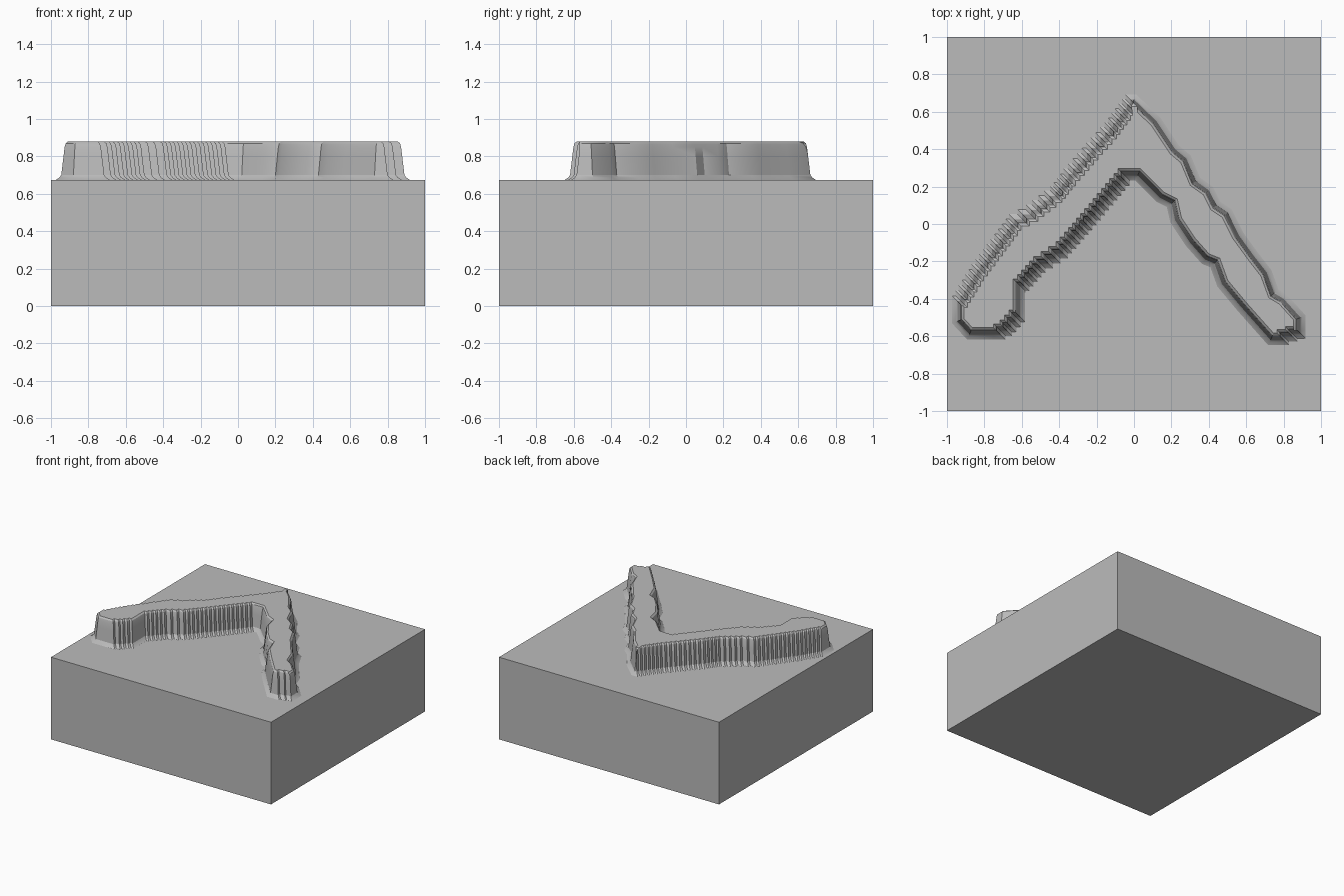
import bpy
import bmesh
from math import ceil
from mathutils import Vector

if "Cube" in bpy.data.objects:
    bpy.data.objects.remove(bpy.data.objects["Cube"], do_unlink=True)

BLOCK_TOP = 0.675
STEP = 0.029

# Single stone grey for every part
grey = bpy.data.materials.new("stone_grey")
grey.use_nodes = True
colour = (0.5, 0.5, 0.5, 1)
grey.diffuse_color = colour
grey.node_tree.nodes["Principled BSDF"].inputs["Base Color"].default_value = colour


def make_object(name, bm):
    """Turn a bmesh into a named grey object."""
    bmesh.ops.recalc_face_normals(bm, faces=bm.faces[:])
    mesh = bpy.data.meshes.new(name)
    bm.to_mesh(mesh)
    bm.free()
    mesh.materials.append(grey)
    obj = bpy.data.objects.new(name, mesh)
    bpy.context.collection.objects.link(obj)
    return obj


def staircase(points):
    """Replace each sloping run of a path by small square steps."""
    result = [points[0]]
    for start, end in zip(points, points[1:]):
        count = max(1, ceil(abs(end[1] - start[1]) / STEP))
        for i in range(count):
            near = Vector(start).lerp(Vector(end), i / count)
            far = Vector(start).lerp(Vector(end), (i + 1) / count)
            if abs(far.x - near.x) > 0.004 and abs(far.y - near.y) > 0.004:
                result.append((near.x, far.y))
            result.append((far.x, far.y))
    return result


def offset_outline(points, distance):
    """Move a clockwise closed outline outwards with limited mitres."""
    moved = []
    for i, point in enumerate(points):
        before = (point - points[i - 1]).normalized()
        after = (points[(i + 1) % len(points)] - point).normalized()
        n1 = Vector((-before.y, before.x))
        n2 = Vector((-after.y, after.x))
        mitre = (n1 + n2) / max(0.5, 1 + n1.dot(n2))
        moved.append(point + mitre * distance)
    return moved


# Base block
bm = bmesh.new()
bmesh.ops.create_cube(bm, size=1)
bmesh.ops.scale(bm, vec=(2, 2, BLOCK_TOP), verts=bm.verts[:])
bmesh.ops.translate(bm, vec=(0, 0, BLOCK_TOP / 2), verts=bm.verts[:])
make_object("base_block", bm)

# Ridge outline: stepped left flanks, long kinked right flanks
outer_left = staircase([(-.945, -.44), (-.84, -.27), (-.64, 0), (-.55, .05),
                        (-.42, .15), (-.35, .24), (-.13, .49), (0, .665)])
outer_right = [(.12, .55), (.22, .4), (.28, .35), (.33, .23), (.4, .18),
               (.44, .1), (.5, .06), (.56, -.06), (.64, -.17), (.71, -.26),
               (.75, -.37), (.8, -.4), (.89, -.5)]
right_tip = staircase([(.89, -.57), (.8, -.6), (.73, -.62)])
inner_right = [(.57, -.44), (.47, -.32), (.43, -.21), (.38, -.19), (.3, -.1),
               (.22, .02), (.2, .11), (.14, .14), (.02, .26)]
inner_left = staircase([(-.05, .26), (-.25, .02), (-.38, -.13), (-.5, -.21),
                        (-.61, -.33)])
left_tip = staircase([(-.61, -.47), (-.68, -.55), (-.75, -.59)])
left_end = [(-.88, -.59), (-.945, -.52)]
outline = [Vector(p) for p in outer_left + outer_right + right_tip
           + inner_right + inner_left + left_tip + left_end]

# Ridge wall profile: flared foot, steep wall, rounded rim
profile = [(.028, BLOCK_TOP), (.01, .687), (0, .7), (-.012, .8),
           (-.018, .85), (-.024, .87), (-.036, .88)]
bm = bmesh.new()
rings = [[bm.verts.new((p.x, p.y, z)) for p in offset_outline(outline, d)]
         for d, z in profile]
for low, high in zip(rings, rings[1:]):
    for i in range(len(low)):
        bm.faces.new((low[i - 1], low[i], high[i], high[i - 1]))
bm.faces.new(rings[-1])
bm.faces.new(rings[0])
ridge = make_object("angled_ridge", bm)

# Smooth the wall curves while keeping the step corners sharp
bpy.ops.object.select_all(action="DESELECT")
ridge.select_set(True)
bpy.context.view_layer.objects.active = ridge
bpy.ops.object.shade_smooth_by_angle(angle=0.5)
